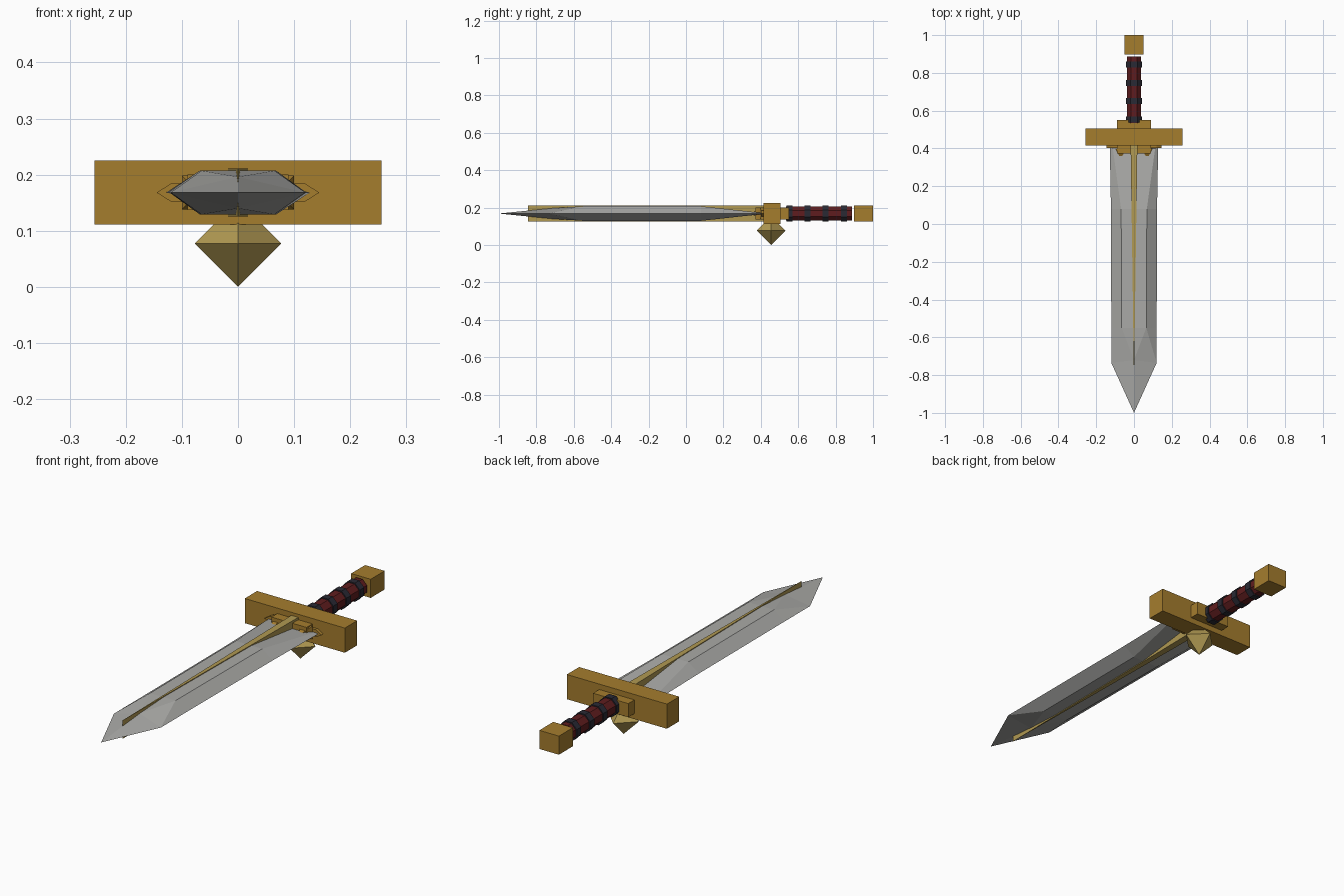
import bpy, math

if "Cube" in bpy.data.objects:
    bpy.data.objects.remove(bpy.data.objects["Cube"])

ZC = 0.168  # height of the sword's long axis


def material(name, rgb):
    m = bpy.data.materials.new(name)
    m.diffuse_color = (*rgb, 1)
    m.use_nodes = True
    m.node_tree.nodes["Principled BSDF"].inputs["Base Color"].default_value = m.diffuse_color
    return m


STEEL = material("steel", (0.40, 0.40, 0.385))
GOLD = material("dark gold", (0.376, 0.205, 0.027))
PALE = material("pale gold", (0.44, 0.32, 0.085))
RED = material("red leather", (0.115, 0.012, 0.013))
DARK = material("dark binding", (0.023, 0.023, 0.034))


def mesh(name, verts, faces, mat):
    me = bpy.data.meshes.new(name)
    me.from_pydata(verts, [], faces)
    me.materials.append(mat)
    ob = bpy.data.objects.new(name, me)
    bpy.context.collection.objects.link(ob)
    return ob


def box(name, hx, y0, y1, z0, z1, mat):
    v = [(x, y, z) for x in (-hx, hx) for y in (y0, y1) for z in (z0, z1)]
    f = [(0, 1, 3, 2), (4, 6, 7, 5), (0, 4, 5, 1), (2, 3, 7, 6), (0, 2, 6, 4), (1, 5, 7, 3)]
    return mesh(name, v, f, mat)


def prism(name, profile, y0, y1, mat):
    """Extrude an x/z profile (relative to the axis) along y."""
    n = len(profile)
    v = [(x, y, ZC + z) for y in (y0, y1) for x, z in profile]
    f = [tuple(range(n)), tuple(range(2 * n - 1, n - 1, -1))]
    f += [(i, i + n, (i + 1) % n + n, (i + 1) % n) for i in range(n)]
    return mesh(name, v, f, mat)


def ring(r, n=8):
    a = math.pi / n
    return [(r * math.cos(a + 2 * a * i), r * math.sin(a + 2 * a * i)) for i in range(n)]


# Blade: hexagonal sections (y of edge, half width, y of ridge, ridge half width, half height)
sections = [(0.41, 0.128, 0.40, 0.112, 0.004), (0.08, 0.122, 0.08, 0.068, 0.039),
            (-0.55, 0.12, -0.55, 0.065, 0.039)]
v, f = [], []
for ye, w, yr, r, h in sections:
    v += [(-w, ye, ZC), (-r, yr, ZC + h), (r, yr, ZC + h),
          (w, ye, ZC), (r, yr, ZC - h), (-r, yr, ZC - h)]
f.append((0, 1, 2, 3, 4, 5))
for s in (0, 6):
    f += [(s + i, s + i + 6, s + (i + 1) % 6 + 6, s + (i + 1) % 6) for i in range(6)]
# Blade point: shoulders 18 and 19, ridge ends 20 and 21, tip 22
v += [(-0.12, -0.735, ZC), (0.12, -0.735, ZC), (0, -0.72, ZC + 0.028),
      (0, -0.72, ZC - 0.028), (0, -1, ZC)]
f += [(13, 20, 14), (17, 16, 21),
      (12, 18, 13), (13, 18, 20), (18, 22, 20),
      (15, 14, 19), (14, 20, 19), (19, 20, 22),
      (12, 17, 18), (17, 21, 18), (18, 21, 22),
      (15, 19, 16), (16, 19, 21), (19, 22, 21)]
mesh("blade", v, f, STEEL)

# Central rib: a long wedge through the blade
v = [(x, y, ZC + z) for z in (-0.0425, 0.0425)
     for x, y in ((0, -0.845), (0.006, -0.40), (0.018, 0.42), (-0.018, 0.42), (-0.006, -0.40))]
f = [(4, 3, 2, 1, 0), (5, 6, 7, 8, 9)]
f += [(i, (i + 1) % 5, (i + 1) % 5 + 5, i + 5) for i in range(5)]
mesh("blade_rib", v, f, PALE)

# Guard, its centre block and the collar at the blade's base
box("crossguard", 0.256, 0.415, 0.505, 0.111, 0.225, GOLD)
box("guard_block", 0.09, 0.372, 0.55, 0.137, 0.20, GOLD)
prism("blade_collar", [(-0.145, 0), (-0.118, 0.017), (0.118, 0.017),
                       (0.145, 0), (0.118, -0.017), (-0.118, -0.017)], 0.402, 0.425, GOLD)

# Small prongs either side of the rib
for side, x in (("left", -0.07), ("right", 0.07)):
    v = [(x + dx, 0.40, ZC + dz) for dx, dz in
         ((-0.03, -0.03), (0.03, -0.03), (0.03, 0.03), (-0.03, 0.03))] + [(x, 0.345, ZC)]
    mesh("prong_" + side, v, [(3, 2, 1, 0), (0, 1, 4), (1, 2, 4), (2, 3, 4), (3, 0, 4)], GOLD)

# Octahedral stud under the guard
R, Y = 0.077, 0.455
v = [(R, Y, R), (0, Y + R, R), (-R, Y, R), (0, Y - R, R), (0, Y, 2 * R), (0, Y, 0)]
f = [(i, (i + 1) % 4, 4) for i in range(4)] + [((i + 1) % 4, i, 5) for i in range(4)]
mesh("guard_stud", v, f, PALE)

# Grip with neck and bindings
prism("grip_neck", ring(0.022), 0.50, 0.55, RED)
prism("grip", ring(0.0415), 0.535, 0.887, RED)
for i in range(4):
    y = 0.553 + i * 0.097
    prism(f"grip_binding_{i + 1}", ring(0.047), y - 0.016, y + 0.016, DARK)

# Pommel
box("pommel", 0.05, 0.898, 1.0, ZC - 0.043, ZC + 0.043, GOLD)

# Make all face directions point outward
import bmesh
for ob in bpy.context.collection.objects:
    bm = bmesh.new()
    bm.from_mesh(ob.data)
    bmesh.ops.recalc_face_normals(bm, faces=bm.faces)
    bm.to_mesh(ob.data)
    bm.free()
